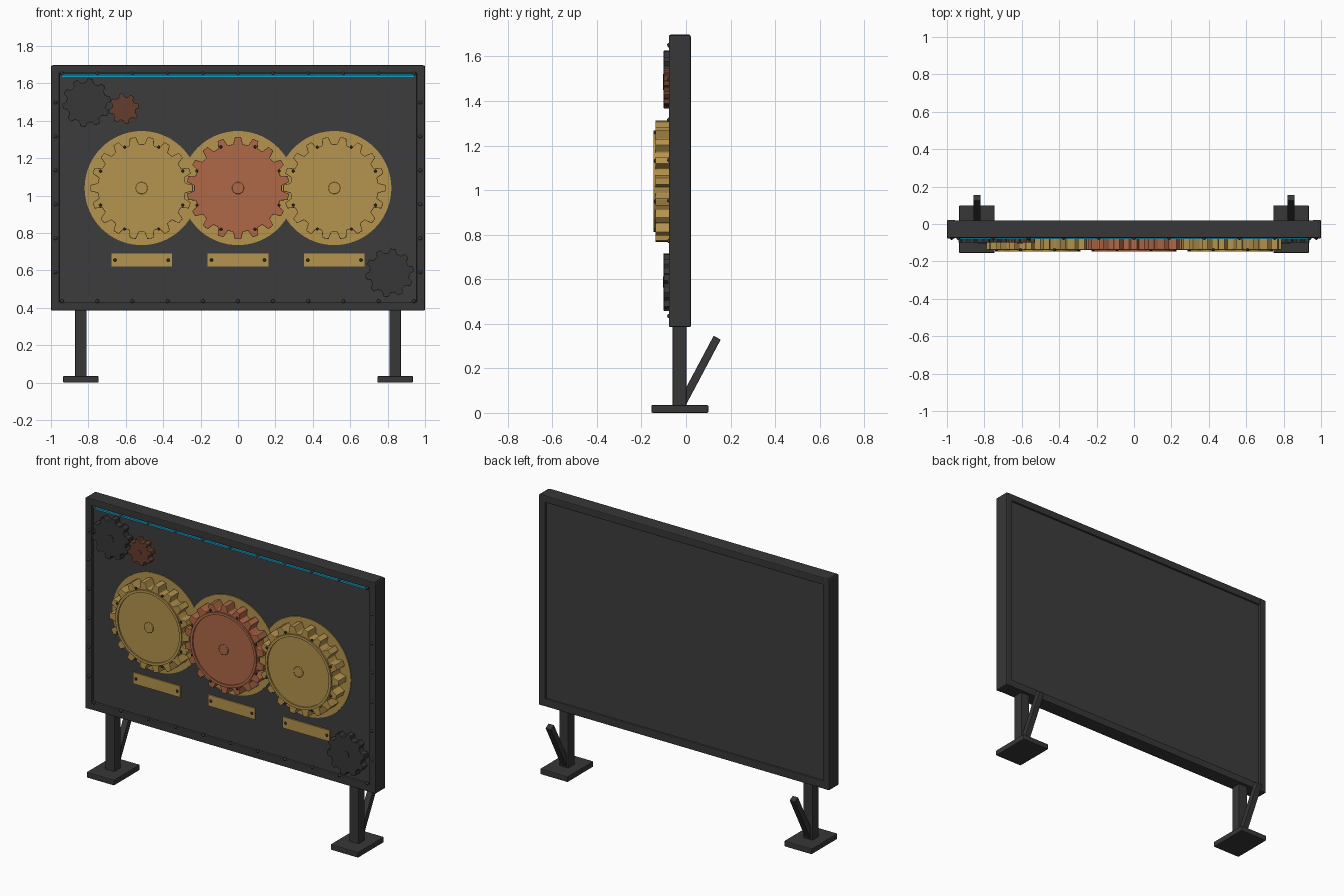
import bpy, bmesh, math
from mathutils import Matrix

if "Cube" in bpy.data.objects:
    bpy.data.objects.remove(bpy.data.objects["Cube"])


def material(name, rgb):
    m = bpy.data.materials.new(name)
    m.diffuse_color = (*rgb, 1)
    m.use_nodes = True
    m.node_tree.nodes["Principled BSDF"].inputs["Base Color"].default_value = m.diffuse_color
    return m


PANEL = material("charcoal panel", (0.046, 0.046, 0.047))
FRAME = material("dark iron", (0.038, 0.038, 0.040))
BOLT = material("black bolt", (0.020, 0.020, 0.022))
BRASS = material("brass", (0.46, 0.295, 0.075))
COPPER = material("copper", (0.43, 0.14, 0.063))
DARK_COPPER = material("aged copper", (0.13, 0.048, 0.026))
BLUE = material("blue light", (0.01, 0.36, 0.58))


def finish(name, bm, mat, bevel=0, smooth=False):
    bmesh.ops.recalc_face_normals(bm, faces=bm.faces)
    me = bpy.data.meshes.new(name)
    bm.to_mesh(me)
    bm.free()
    me.materials.append(mat)
    ob = bpy.data.objects.new(name, me)
    bpy.context.collection.objects.link(ob)
    if bevel:
        mod = ob.modifiers.new("bevel", 'BEVEL')
        mod.width = bevel
        mod.segments = 2
    if smooth:
        bpy.ops.object.select_all(action='DESELECT')
        ob.select_set(True)
        bpy.context.view_layer.objects.active = ob
        bpy.ops.object.shade_smooth_by_angle(angle=math.radians(35))
    return ob


def box(name, xr, yr, zr, mat, bevel=0):
    bm = bmesh.new()
    mid = [(a + b) / 2 for a, b in (xr, yr, zr)]
    size = [b - a for a, b in (xr, yr, zr)]
    bmesh.ops.create_cube(bm, size=1, matrix=Matrix.Translation(mid) @ Matrix.Diagonal((*size, 1)))
    return finish(name, bm, mat, bevel)


def prism(name, profile, x, z, y0, y1, mat, bevel=0, smooth=False):
    """Extrude a closed xz profile from y0 (back) to y1 (front)."""
    bm = bmesh.new()
    face = bm.faces.new([bm.verts.new((x + px, y0, z + pz)) for px, pz in profile])
    ext = bmesh.ops.extrude_face_region(bm, geom=[face])
    bmesh.ops.translate(bm, vec=(0, y1 - y0, 0),
                        verts=[v for v in ext["geom"] if isinstance(v, bmesh.types.BMVert)])
    return finish(name, bm, mat, bevel, smooth)


def circle(r, n):
    return [(r * math.cos(2 * math.pi * i / n), r * math.sin(2 * math.pi * i / n)) for i in range(n)]


def gear_profile(root, tip, teeth, phase):
    pts = []
    for i in range(teeth):
        for off, r in ((-0.32, root), (-0.17, tip), (0.17, tip), (0.32, root)):
            a = 2 * math.pi * (i + off + phase) / teeth
            pts.append((r * math.cos(a), r * math.sin(a)))
    return pts


def ring(name, x, z, r_in, r_out, y0, y1, mat, n=64):
    """Raised ring with a rectangular section."""
    bm = bmesh.new()
    loops = [[bm.verts.new((x + px, y, z + pz)) for px, pz in circle(r, n)]
             for r, y in ((r_in, y0), (r_in, y1), (r_out, y1), (r_out, y0))]
    for k in range(4):
        a, b = loops[k], loops[(k + 1) % 4]
        for i in range(n):
            j = (i + 1) % n
            bm.faces.new((a[i], a[j], b[j], b[i]))
    return finish(name, bm, mat, smooth=True)


def studs(name, places, r, y, mat):
    """Domed rivets at (x, z) places."""
    bm = bmesh.new()
    for x, z in places:
        bmesh.ops.create_uvsphere(bm, u_segments=10, v_segments=6, radius=r,
                                  matrix=Matrix.Translation((x, y, z)))
    return finish(name, bm, mat, smooth=True)


# Board and surrounding frame
FACE = -0.058
box("board", (-0.97, 0.97), (FACE, 0.008), (0.40, 1.68), PANEL)
for name, zr in (("bottom_rail", (0.385, 0.432)), ("top_rail", (1.653, 1.698))):
    box(name, (-0.99, 0.99), (-0.074, 0.020), zr, FRAME, 0.005)
for name, xr in (("left_rail", (-1.0, -0.955)), ("right_rail", (0.955, 1.0))):
    box(name, xr, (-0.077, 0.022), (0.385, 1.695), FRAME, 0.006)
rivets = [(-0.94 + 0.188 * i, z) for i in range(11) for z in (0.435, 1.652)]
rivets += [(s * 0.975, 0.59 + 0.1815 * i) for i in range(6) for s in (-1, 1)]
studs("frame_rivets", rivets, 0.010, -0.075, FRAME)
box("light_strip", (-0.94, 0.94), (FACE - 0.004, -0.050), (1.634, 1.652), BLUE)
box("light_strip_lip", (-0.94, 0.94), (-0.080, FACE), (1.641, 1.651), BLUE)

# Main gear train with backing discs and name plates
Z = 1.04
bolts = []
for i, (x, mat) in enumerate(((-0.515, BRASS), (0, COPPER), (0.515, BRASS))):
    prism("backing_disc", circle(0.305, 72), x, Z, -0.050, FACE - 0.004 - 0.0008 * (i % 2), BRASS, smooth=True)
    prism("main_gear", gear_profile(0.235, 0.274, 18, 0.5 * (i % 2)), x, Z, -0.060, -0.138, mat, 0.003)
    ring("gear_rim", x, Z, 0.212, 0.228, -0.136, -0.146, mat)
    prism("gear_hub", circle(0.032, 32), x, Z, -0.136, -0.146, mat, 0.003, True)
    for k in range(8):
        a = math.radians(22.5 + 45 * k)
        bolts.append((x + 0.238 * math.cos(a), Z + 0.238 * math.sin(a)))
    box("label_plate", (x - 0.162, x + 0.162), (FACE - 0.008, -0.050), (0.62, 0.69), BRASS)
studs("gear_bolts", bolts, 0.008, -0.138, BOLT)
studs("plate_bolts", [(x + s * 0.142, 0.655) for x in (-0.515, 0, 0.515) for s in (-1, 1)],
      0.009, FACE - 0.006, BOLT)

# Small decorative gears
for x, z, root, tip, teeth, mat in ((-0.81, 1.497, 0.108, 0.130, 10, FRAME),
                                    (-0.61, 1.465, 0.064, 0.082, 8, DARK_COPPER),
                                    (0.81, 0.587, 0.108, 0.130, 10, FRAME)):
    prism("small_gear", gear_profile(root, tip, teeth, 0.25), x, z, -0.050, -0.100, mat, 0.002)
    prism("small_gear_hub", circle(tip * 0.19, 20), x, z, -0.098, -0.104, mat, 0, True)

# Legs: foot, post and rear brace on each side
for s in (-1, 1):
    x = s * 0.84
    box("foot", (x - 0.095, x + 0.095), (-0.155, 0.10), (0, 0.035), FRAME, 0.005)
    box("post", (x - 0.031, x + 0.031), (-0.060, 0.002), (0.03, 0.39), FRAME, 0.003)
    brace = box("brace", (-0.019, 0.019), (-0.018, 0.018), (0, 0.345), FRAME, 0.003)
    brace.location = (x, -0.022, 0.033)
    brace.rotation_euler.x = -math.radians(28)
